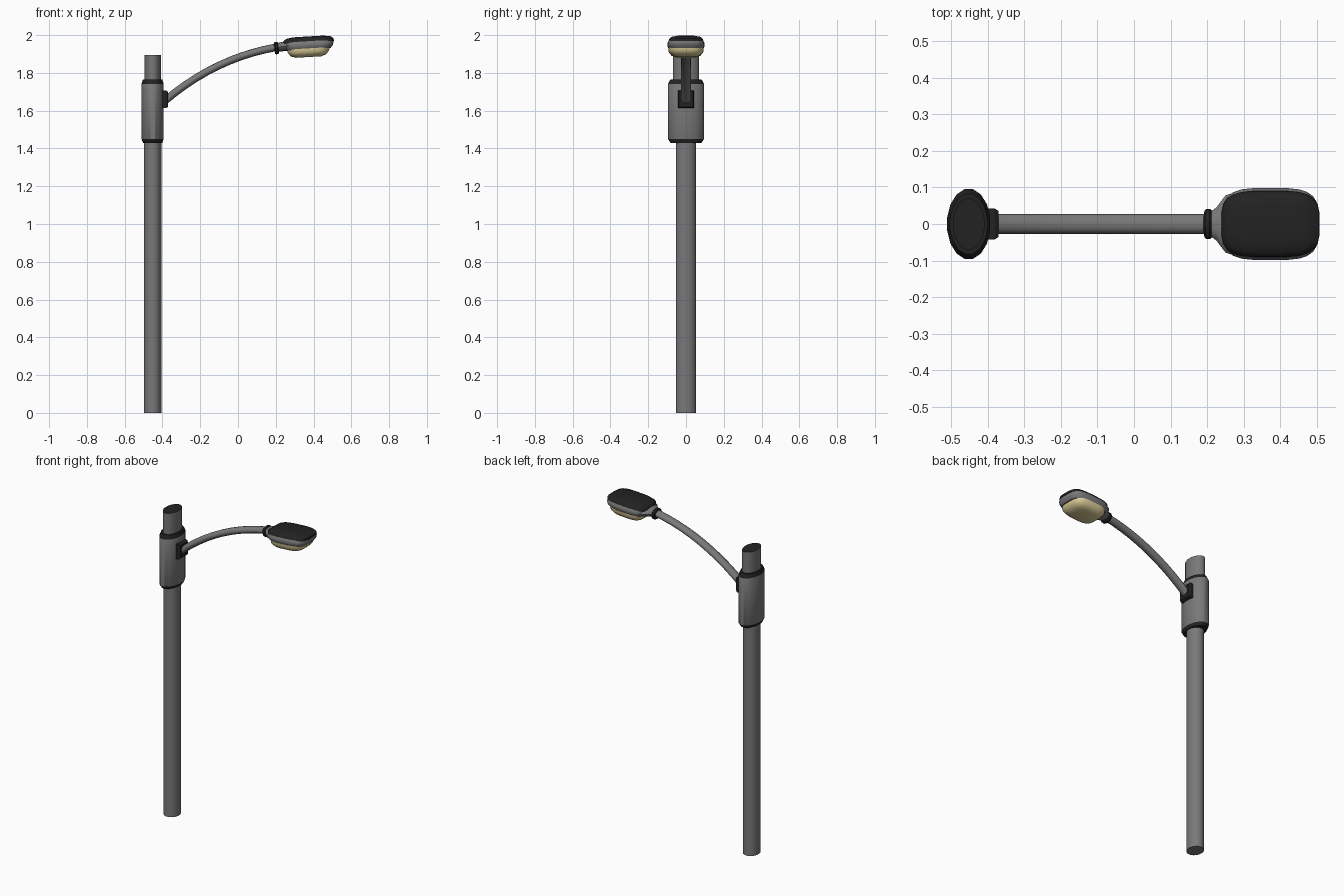
import bpy, bmesh, math

if "Cube" in bpy.data.objects:
    bpy.data.objects.remove(bpy.data.objects["Cube"])

def material(name, rgb):
    m = bpy.data.materials.new(name)
    m.diffuse_color = (*rgb, 1)
    m.use_nodes = True
    m.node_tree.nodes["Principled BSDF"].inputs["Base Color"].default_value = m.diffuse_color
    return m

GREY = material("grey metal", (0.19, 0.19, 0.19))
BLACK = material("black trim", (0.016, 0.016, 0.016))
LENS = material("warm lens", (0.72, 0.62, 0.32))

def loft(name, rings, mats, bands=None, angle=40):
    """Skin a list of point rings; bands gives a material index per strip, then both end caps."""
    bm = bmesh.new()
    loops = [[bm.verts.new(p) for p in r] for r in rings]
    n = len(loops[0])
    bands = bands or [0] * (len(rings) + 1)
    for k, (a, b) in enumerate(zip(loops, loops[1:])):
        for i in range(n):
            j = (i + 1) % n
            bm.faces.new((a[i], a[j], b[j], b[i])).material_index = bands[k]
    bm.faces.new(loops[0][::-1]).material_index = bands[-2]
    bm.faces.new(loops[-1]).material_index = bands[-1]
    bmesh.ops.recalc_face_normals(bm, faces=bm.faces)
    me = bpy.data.meshes.new(name)
    bm.to_mesh(me)
    bm.free()
    for m in mats:
        me.materials.append(m)
    ob = bpy.data.objects.new(name, me)
    bpy.context.collection.objects.link(ob)
    bpy.context.view_layer.objects.active = ob
    ob.select_set(True)
    bpy.ops.object.shade_smooth_by_angle(angle=math.radians(angle))
    ob.select_set(False)
    return ob

def level(z, rx, ry, cx=-0.452, n=16, power=1.0, tilt=0.0):
    """Horizontal oval ring; power below 1 squares it off."""
    pts = []
    for i in range(n):
        t = 2 * math.pi * (i + 0.5) / n
        c, s = math.cos(t), math.sin(t)
        x = cx + rx * math.copysign(abs(c) ** power, c)
        y = ry * math.copysign(abs(s) ** power, s)
        pts.append((x, y, z + tilt * (x - cx)))
    return pts

def section(x, z, ry, rz, slope=0.0, n=12):
    """Oval ring across the arm, leaning with the slope angle."""
    return [(x - math.sin(slope) * rz * math.sin(t), ry * math.cos(t),
             z + math.cos(slope) * rz * math.sin(t))
            for t in (2 * math.pi * i / n for i in range(n))]

# Pole, upper stub with dark cap, and sleeve with dark bevelled ends
loft("pole", [level(0, 0.047, 0.055), level(1.45, 0.047, 0.055)], [GREY])
loft("upper_pole", [level(1.74, 0.044, 0.071), level(1.895, 0.044, 0.071)],
     [GREY, BLACK], [0, 0, 1])
loft("sleeve", [level(1.43, 0.052, 0.084), level(1.45, 0.06, 0.097),
                level(1.742, 0.06, 0.097), level(1.765, 0.052, 0.084)],
     [GREY, BLACK], [1, 0, 1, 1, 1], 30)

# Bracket plate holding the arm
def plate(x, hy, hz):
    return [(x, sy * hy, 1.66 + sz * hz) for sy, sz in ((-1, -1), (1, -1), (1, 1), (-1, 1))]
loft("arm_bracket", [plate(-0.41, 0.042, 0.046), plate(-0.38, 0.042, 0.046),
                     plate(-0.371, 0.036, 0.04)], [BLACK], angle=20)

# Curved arm
p0, p1, p2 = (-0.39, 1.65), (-0.12, 1.88), (0.205, 1.936)
arm = []
for k in range(11):
    t = k / 10
    x, z = ((1 - t) ** 2 * a + 2 * t * (1 - t) * b + t * t * c for a, b, c in zip(p0, p1, p2))
    dx, dz = ((1 - t) * (b - a) + t * (c - b) for a, b, c in zip(p0, p1, p2))
    arm.append(section(x, z, 0.027, 0.02, math.atan2(dz, dx)))
loft("arm", arm, [GREY])

# Collar and flared neck
loft("collar", [section(0.193, 1.93, 0.036, 0.029, 0.1), section(0.198, 1.931, 0.041, 0.033, 0.1),
                section(0.209, 1.932, 0.041, 0.033, 0.1), section(0.214, 1.933, 0.035, 0.028, 0.1)],
     [BLACK], angle=30)
loft("lamp_neck", [section(0.208, 1.936, 0.032, 0.022), section(0.225, 1.938, 0.045, 0.024),
                   section(0.25, 1.941, 0.078, 0.026), section(0.29, 1.944, 0.092, 0.022)], [GREY])

# Lamp head: housing, dark cover and lens
def head(z, rx, ry, cx=0.373):
    return level(z, rx, ry, cx, 24, 0.55, 0.06)
loft("lamp_housing", [head(1.925, 0.118, 0.088), head(1.94, 0.13, 0.098),
                      head(1.955, 0.133, 0.099), head(1.968, 0.13, 0.092)], [GREY])
loft("lamp_cover", [head(1.962, 0.135, 0.092), head(1.975, 0.134, 0.091),
                    head(1.987, 0.118, 0.078), head(1.993, 0.08, 0.05)], [BLACK], angle=50)
loft("lamp_lens", [head(1.93, 0.112, 0.093), head(1.912, 0.11, 0.092),
                   head(1.893, 0.094, 0.077), head(1.884, 0.068, 0.05)], [LENS], angle=50)
